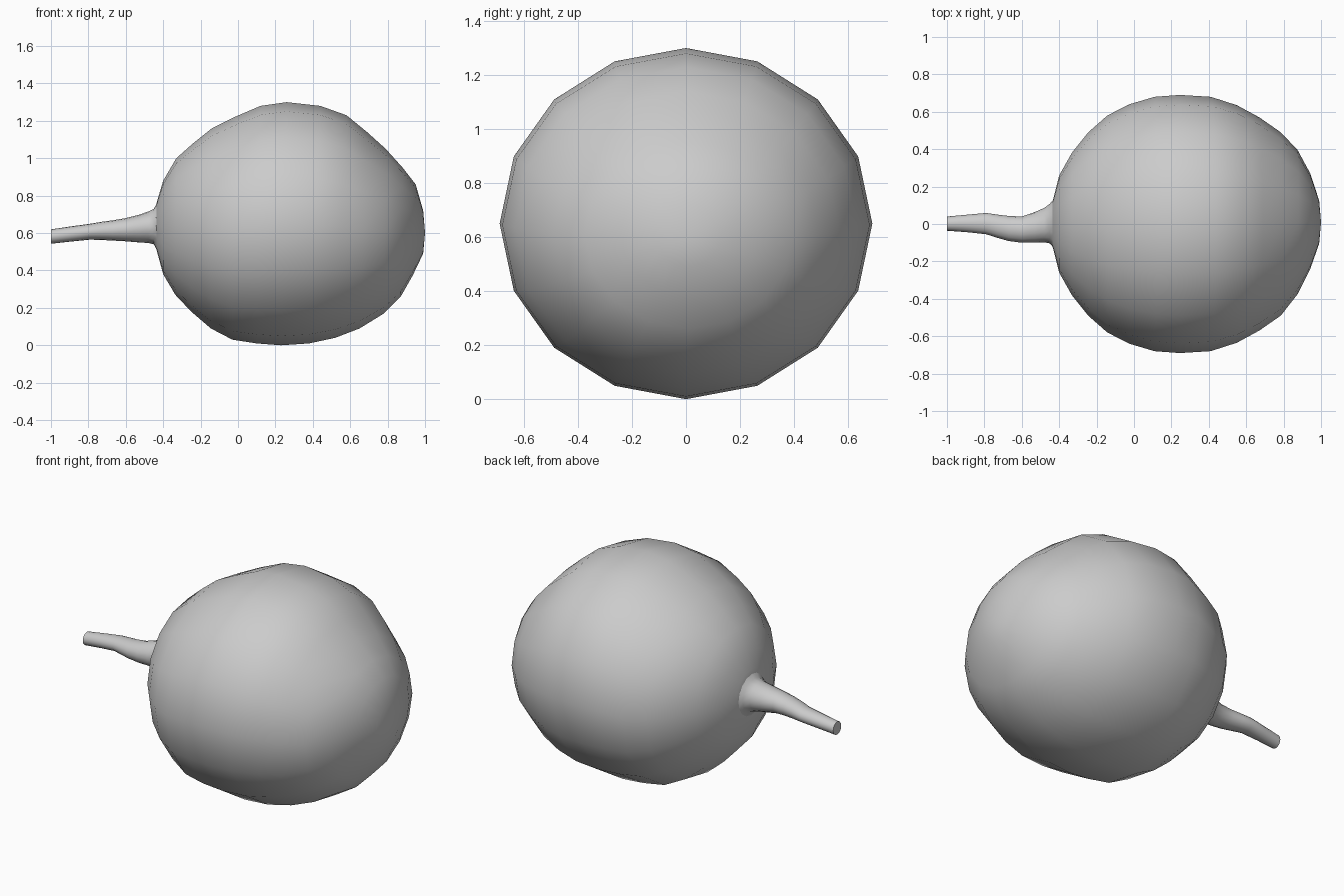
import bpy, bmesh, math

if "Cube" in bpy.data.objects:
    bpy.data.objects.remove(bpy.data.objects["Cube"])

SIDES = 16


def loft(name, rings, tip=None, cap_start=True):
    """Rings: (x top, z top, x bottom, z bottom, y centre, y radius), running along x."""
    bm = bmesh.new()
    loops = []
    for xt, zt, xb, zb, yc, ry in rings:
        loop = []
        for i in range(SIDES):
            a = 2 * math.pi * i / SIDES
            c = math.cos(a)
            loop.append(bm.verts.new(((xt + xb) / 2 + c * (xt - xb) / 2,
                                      yc + ry * math.sin(a),
                                      (zt + zb) / 2 + c * (zt - zb) / 2)))
        loops.append(loop)
    for l0, l1 in zip(loops, loops[1:]):
        for i in range(SIDES):
            j = (i + 1) % SIDES
            bm.faces.new((l0[i], l0[j], l1[j], l1[i]))
    if cap_start:
        bm.faces.new(loops[0])
    if tip:
        t = bm.verts.new(tip)
        for i in range(SIDES):
            bm.faces.new((loops[-1][i], loops[-1][(i + 1) % SIDES], t))
    else:
        bm.faces.new(loops[-1])
    bmesh.ops.recalc_face_normals(bm, faces=bm.faces)
    me = bpy.data.meshes.new(name)
    bm.to_mesh(me)
    bm.free()
    ob = bpy.data.objects.new(name, me)
    bpy.context.collection.objects.link(ob)
    bpy.ops.object.select_all(action='DESELECT')
    ob.select_set(True)
    bpy.context.view_layer.objects.active = ob
    bpy.ops.object.shade_smooth_by_angle(angle=math.radians(50))
    return ob


# Round fruit lying on its side, slightly lopsided
loft("fruit_body", [
    (-.44, .74, -.44, .53, 0, .11),
    (-.43, .78, -.43, .49, 0, .14),
    (-.40, .88, -.40, .38, 0, .26),
    (-.33, 1.00, -.335, .27, 0, .38),
    (-.24, 1.08, -.25, .18, 0, .49),
    (-.14, 1.16, -.145, .09, 0, .58),
    (-.02, 1.22, -.03, .03, 0, .64),
    (.12, 1.28, .10, .01, 0, .68),
    (.26, 1.30, .23, 0, 0, .69),
    (.44, 1.28, .38, .01, 0, .68),
    (.58, 1.23, .52, .04, 0, .635),
    (.69, 1.14, .65, .09, 0, .57),
    (.79, 1.05, .78, .17, 0, .49),
    (.88, .95, .87, .26, .01, .385),
    (.95, .86, .935, .375, .015, .255),
    (.99, .72, .99, .49, .01, .115),
], tip=(1.0, .01, .60))

# Crooked stalk flaring into the fruit
loft("stalk", [
    (-1.0, .62, -1.0, .543, .002, .038),
    (-.89, .636, -.89, .555, .003, .047),
    (-.79, .65, -.79, .565, .002, .057),
    (-.73, .66, -.73, .563, -.012, .062),
    (-.67, .668, -.67, .56, -.024, .067),
    (-.60, .68, -.60, .556, -.03, .07),
    (-.53, .698, -.53, .55, -.018, .082),
    (-.48, .715, -.48, .547, -.006, .092),
    (-.45, .73, -.45, .54, .002, .106),
    (-.425, .775, -.425, .49, .002, .135),
])
